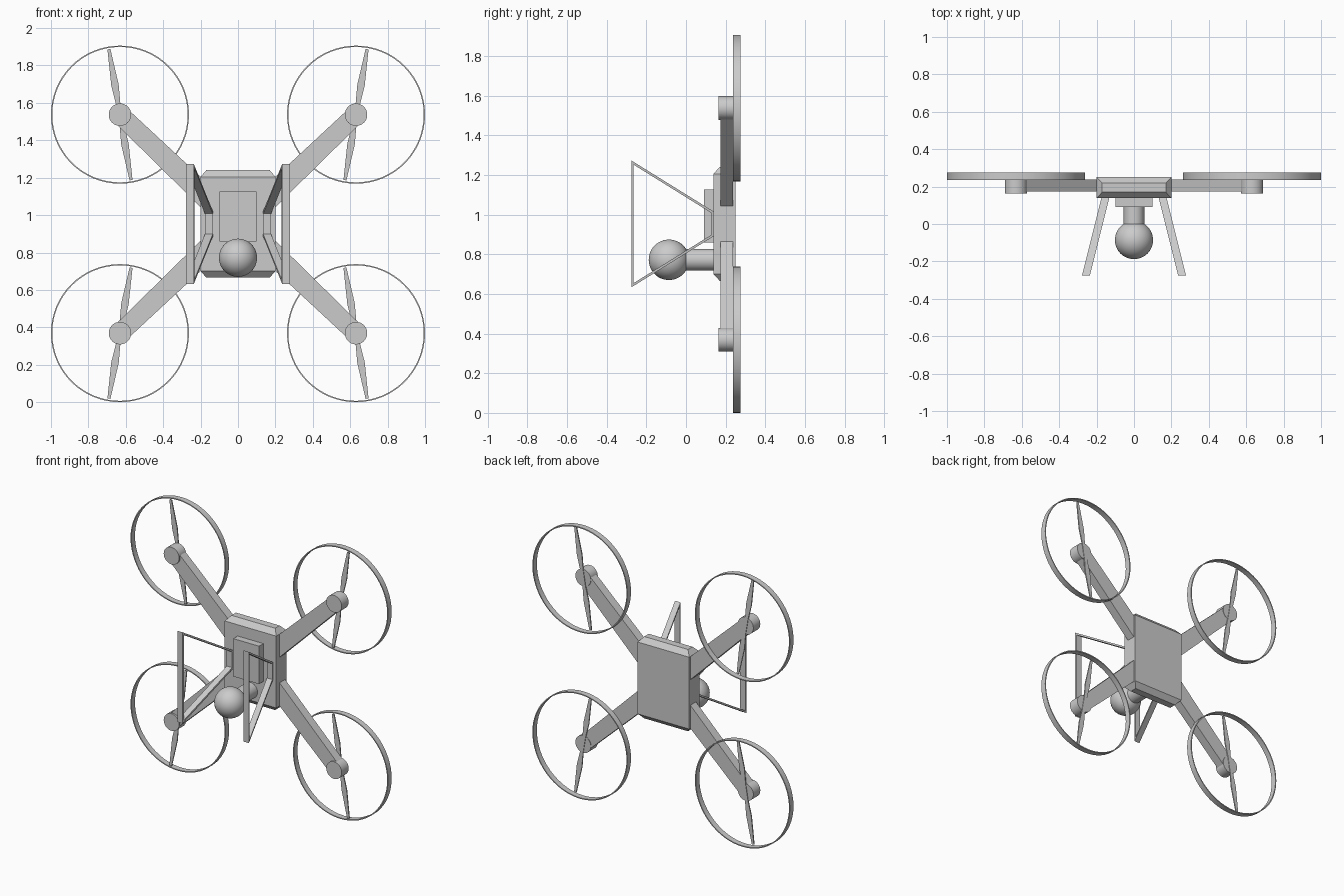
import bpy, bmesh, math
from mathutils import Vector, Matrix

cube = bpy.data.objects.get("Cube")
if cube:
    bpy.data.objects.remove(cube, do_unlink=True)

MID_Z = 0.953            # height of the symmetry plane
HUB_X, HUB_Z = 0.631, 0.584

grey = bpy.data.materials.new("light grey")
grey.use_nodes = True
colour = (0.6, 0.6, 0.6, 1)
grey.diffuse_color = colour
grey.node_tree.nodes["Principled BSDF"].inputs["Base Color"].default_value = colour


def finish(name, bm, smooth=False):
    bmesh.ops.recalc_face_normals(bm, faces=bm.faces)
    mesh = bpy.data.meshes.new(name)
    bm.to_mesh(mesh)
    bm.free()
    mesh.materials.append(grey)
    ob = bpy.data.objects.new(name, mesh)
    bpy.context.collection.objects.link(ob)
    if smooth:
        bpy.ops.object.select_all(action='DESELECT')
        ob.select_set(True)
        bpy.context.view_layer.objects.active = ob
        bpy.ops.object.shade_smooth_by_angle(angle=math.radians(35))
    return ob


def loft(name, sections, closed=False, smooth=False):
    """Skin a list of equal-length point rings; cap the ends or join them."""
    bm = bmesh.new()
    rings = [[bm.verts.new(p) for p in s] for s in sections]
    pairs = list(zip(rings, rings[1:]))
    if closed:
        pairs.append((rings[-1], rings[0]))
    else:
        bm.faces.new(rings[0])
        bm.faces.new(rings[-1])
    for a, b in pairs:
        for i in range(len(a)):
            j = (i + 1) % len(a)
            bm.faces.new((a[i], a[j], b[j], b[i]))
    return finish(name, bm, smooth)


def rect(x, y0, y1, z):
    return [(-x, y0, z), (x, y0, z), (x, y1, z), (-x, y1, z)]


def cylinder(name, x, z, radius, y0, y1, sides=48):
    def circle(y):
        return [(x + radius * math.cos(math.tau * i / sides), y,
                 z + radius * math.sin(math.tau * i / sides)) for i in range(sides)]
    return loft(name, [circle(y0), circle(y1)], smooth=True)


# Body with tapered ends
loft("body", [rect(0.17, 0.17, 0.22, MID_Z - 0.287), rect(0.2, 0.138, 0.25, MID_Z - 0.252),
              rect(0.2, 0.138, 0.25, MID_Z + 0.252), rect(0.17, 0.17, 0.22, MID_Z + 0.287)])

# Front plate
loft("front_plate", [rect(0.1, 0.09, 0.14, 0.86), rect(0.1, 0.09, 0.14, 1.126)])

# Ball camera on its stalk
cylinder("camera_stalk", 0, 0.772, 0.055, -0.085, 0.15)
bm = bmesh.new()
bmesh.ops.create_uvsphere(bm, u_segments=48, v_segments=24, radius=0.102,
                          matrix=Matrix.Translation((0, -0.086, 0.772)))
finish("camera_ball", bm, True)

# Four arms, each with motor, propeller and guard ring
for sx, side in ((1, "left"), (-1, "right")):
    for sz, level in ((1, "upper"), (-1, "lower")):
        tag = f"{level}_{side}"
        cx, cz = sx * HUB_X, MID_Z + sz * HUB_Z
        hub = Vector((cx, 0, cz))

        # Arm: slightly tapered bar
        inner = Vector((sx * 0.13, 0, MID_Z + sz * 0.105))
        across = (hub - inner).cross(Vector((0, 1, 0))).normalized()

        def end(centre, half):
            return [centre + across * s * half + Vector((0, y, 0))
                    for s, y in ((-1, 0.175), (1, 0.175), (1, 0.237), (-1, 0.237))]
        loft(f"arm_{tag}", [end(inner, 0.06), end(hub, 0.05)])

        cylinder(f"motor_{tag}", cx, cz, 0.06, 0.163, 0.24)

        # Propeller: narrow tips, broad near a third of the span
        tilt = math.radians(9.6)
        along = Vector((sx * math.sin(tilt), 0, sz * math.cos(tilt)))
        wide = Vector((sx * math.cos(tilt), 0, -sz * math.sin(tilt)))
        stations = []
        for r, half in ((-0.355, 0.008), (-0.16, 0.02), (-0.06, 0.012),
                        (0.06, 0.012), (0.16, 0.02), (0.355, 0.008)):
            stations.append([hub + along * r + wide * half * s + Vector((0, y, 0))
                             for s, y in ((-1, 0.236), (1, 0.236), (1, 0.244), (-1, 0.244))])
        loft(f"propeller_{tag}", stations)

        # Guard ring
        sections = []
        for i in range(64):
            a = math.tau * i / 64
            sections.append([(cx + r * math.cos(a), y, cz + r * math.sin(a))
                             for r, y in ((0.362, 0.236), (0.369, 0.236),
                                          (0.369, 0.276), (0.362, 0.276))])
        loft(f"guard_ring_{tag}", sections, closed=True, smooth=True)

    # Landing leg: splayed trapezoid frame of flat strip
    def leg_point(y, z, edge):
        return (sx * (0.257 - (y + 0.276) * 0.25 + edge), y, MID_Z + z)
    outer = ((-0.276, 0.32), (0.14, 0.062), (0.14, -0.062), (-0.276, -0.32))
    inside = ((-0.265, 0.299), (0.128, 0.055), (0.128, -0.055), (-0.265, -0.299))
    loft(f"landing_leg_{side}",
         [[leg_point(*o, -0.021), leg_point(*o, 0.021), leg_point(*i, 0.021), leg_point(*i, -0.021)]
          for o, i in zip(outer, inside)], closed=True)
